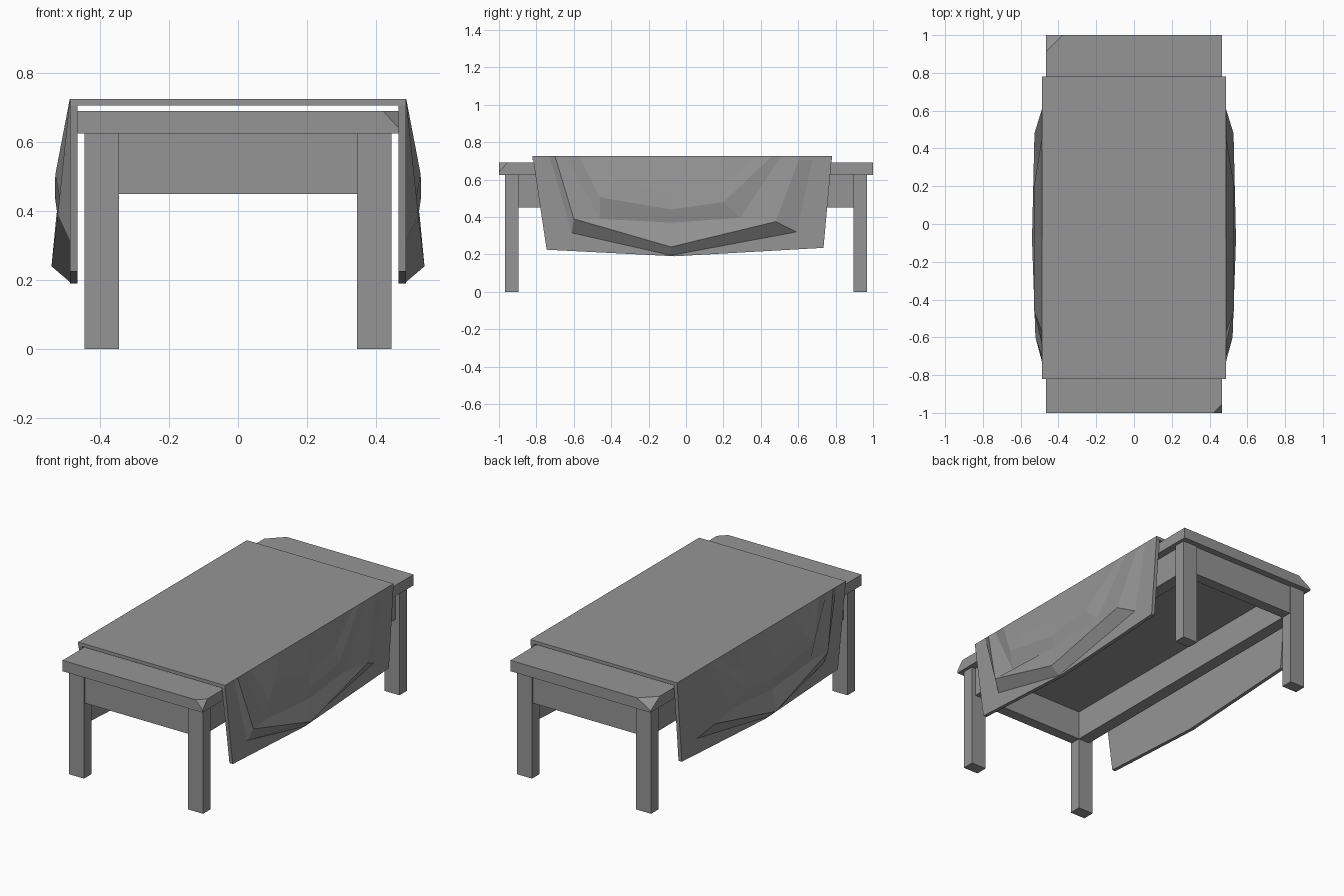
import bpy, bmesh
from mathutils import Vector

old = bpy.data.objects.get("Cube")
if old:
    bpy.data.objects.remove(old, do_unlink=True)

grey = bpy.data.materials.new("plain grey")
grey.use_nodes = True
colour = (0.3, 0.3, 0.3, 1)
grey.diffuse_color = colour
grey.node_tree.nodes["Principled BSDF"].inputs["Base Color"].default_value = colour


def finish(bm, name):
    """Turn a bmesh into a flat shaded grey object."""
    bmesh.ops.recalc_face_normals(bm, faces=bm.faces[:])
    mesh = bpy.data.meshes.new(name)
    bm.to_mesh(mesh)
    bm.free()
    mesh.materials.append(grey)
    obj = bpy.data.objects.new(name, mesh)
    bpy.context.collection.objects.link(obj)
    return obj


def box_mesh(low, high):
    """A bmesh box between two opposite corners."""
    low, high = Vector(low), Vector(high)
    bm = bmesh.new()
    bmesh.ops.create_cube(bm, size=1)
    bmesh.ops.scale(bm, vec=high - low, verts=bm.verts[:])
    bmesh.ops.translate(bm, vec=(low + high) / 2, verts=bm.verts[:])
    return bm


def box(name, low, high):
    return finish(box_mesh(low, high), name)


def chip(bm, corner, size, depth):
    """Slice one top corner off along a sloping plane."""
    corner = Vector(corner)
    a = corner - Vector((size if corner.x > 0 else -size, 0, 0))
    b = corner - Vector((0, size if corner.y > 0 else -size, 0))
    c = corner - Vector((0, 0, depth))
    normal = (b - a).cross(c - a)
    if normal.dot(corner - a) < 0:
        normal.negate()
    bmesh.ops.bisect_plane(bm, geom=bm.verts[:] + bm.edges[:] + bm.faces[:],
                           plane_co=a, plane_no=normal, clear_outer=True)
    bmesh.ops.holes_fill(bm, edges=[e for e in bm.edges if e.is_boundary])


# Table top with two chipped corners
half_width, under, top = 0.465, 0.625, 0.69
slab = box_mesh((-half_width, -1, under), (half_width, 1, top))
chip(slab, (half_width, -1, top), 0.045, 0.05)
chip(slab, (-half_width, 1, top), 0.088, 0.055)
finish(slab, "table_top")

# Legs and the aprons between them
leg_in, leg_out = Vector((0.345, 0.895)), Vector((0.445, 0.967))
apron_low = 0.45
for sx, side in ((1, "left"), (-1, "right")):
    for sy, end in ((-1, "front"), (1, "back")):
        xs = sorted((sx * leg_in.x, sx * leg_out.x))
        ys = sorted((sy * leg_in.y, sy * leg_out.y))
        box(f"{end}_{side}_leg", (xs[0], ys[0], 0), (xs[1], ys[1], under))
    xs = sorted((sx * leg_in.x, sx * 0.42))
    box(f"{side}_apron", (xs[0], -leg_in.y, apron_low), (xs[1], leg_in.y, under))
for sy, end in ((-1, "front"), (1, "back")):
    ys = sorted((sy * leg_in.y, sy * 0.96))
    box(f"{end}_apron", (-leg_in.x, ys[0], apron_low), (leg_in.x, ys[1], under))

# Flat part of the cloth, just clear of the table top
cloth_top, cloth_x = 0.725, 0.487
cloth_front, cloth_back = -0.82, 0.78
box("cloth_sheet", (-cloth_x, cloth_front, 0.705), (cloth_x, cloth_back, cloth_top))

# Nested U-shaped fold lines of the hanging cloth. Each has the y of its two
# ends on the top edge, then (y, z, outward bulge) for the points between.
hem = (cloth_front, cloth_back, [(-.745, .225, 0), (-.06, .19, 0), (.735, .235, 0)])
folds = [
    hem,
    (-.73, .68, [(-.61, .315, 0), (-.08, .195, 0), (.59, .32, 0)]),
    (-.70, .61, [(-.6, .39, .035), (-.08, .24, .053), (.48, .375, .04)]),
    (-.64, .51, [(-.46, .39, .02), (-.08, .37, .033), (.29, .395, .025)]),
    (-.57, .46, [(-.46, .505, .042), (-.08, .44, .043), (.2, .48, .043)]),
    (-.53, .40, [(-.38, .59, .025), (-.07, .53, .032), (.2, .58, .022)]),
    (-.48, .35, [(-.3, cloth_top, 0), (-.07, cloth_top, 0), (.18, cloth_top, 0)]),
]


def fold_line(bm, fold, sx, x):
    start, end, middle = fold
    points = [(start, cloth_top, 0)] + middle + [(end, cloth_top, 0)]
    return [bm.verts.new((sx * (x + out), y, z)) for y, z, out in points]


def drape(name, sx):
    bm = bmesh.new()
    rows = [fold_line(bm, fold, sx, cloth_x) for fold in folds]
    # Creased outer surface
    for lower, upper in zip(rows, rows[1:]):
        for i in range(len(lower) - 1):
            bm.faces.new((lower[i], lower[i + 1], upper[i + 1], upper[i]))
    # Flat inner surface, hem and top edge
    inner = fold_line(bm, hem, sx, half_width)
    bm.faces.new(inner)
    for i in range(len(inner) - 1):
        bm.faces.new((inner[i], inner[i + 1], rows[0][i + 1], rows[0][i]))
    rim = [r[0] for r in rows] + rows[-1][1:-1] + [r[-1] for r in reversed(rows)]
    bm.faces.new(rim + [inner[-1], inner[0]])
    finish(bm, name)


drape("left_cloth_drape", 1)
drape("right_cloth_drape", -1)
